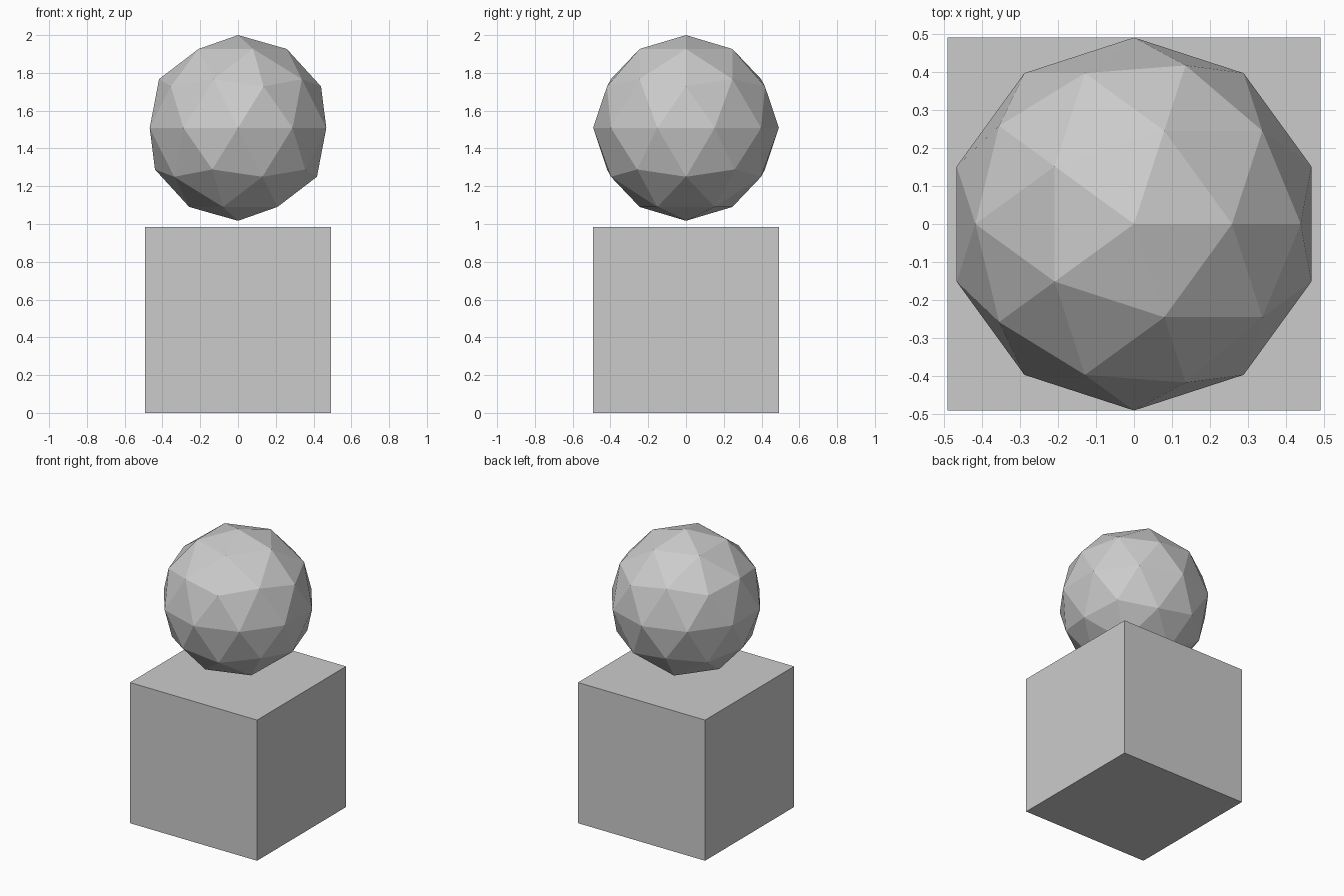
import bpy

if "Cube" in bpy.data.objects:
    bpy.data.objects.remove(bpy.data.objects["Cube"])

SIZE = 0.983        # cube edge and ball diameter
HEIGHT = 2.0

# Square base block standing on the floor
bpy.ops.mesh.primitive_cube_add(size=SIZE, location=(0, 0, SIZE / 2))
bpy.context.object.name = "base_block"

# Faceted ball floating just above the block
bpy.ops.mesh.primitive_ico_sphere_add(subdivisions=2, radius=SIZE / 2,
                                      location=(0, 0, HEIGHT - SIZE / 2))
bpy.context.object.name = "faceted_ball"
bpy.ops.object.shade_flat()
